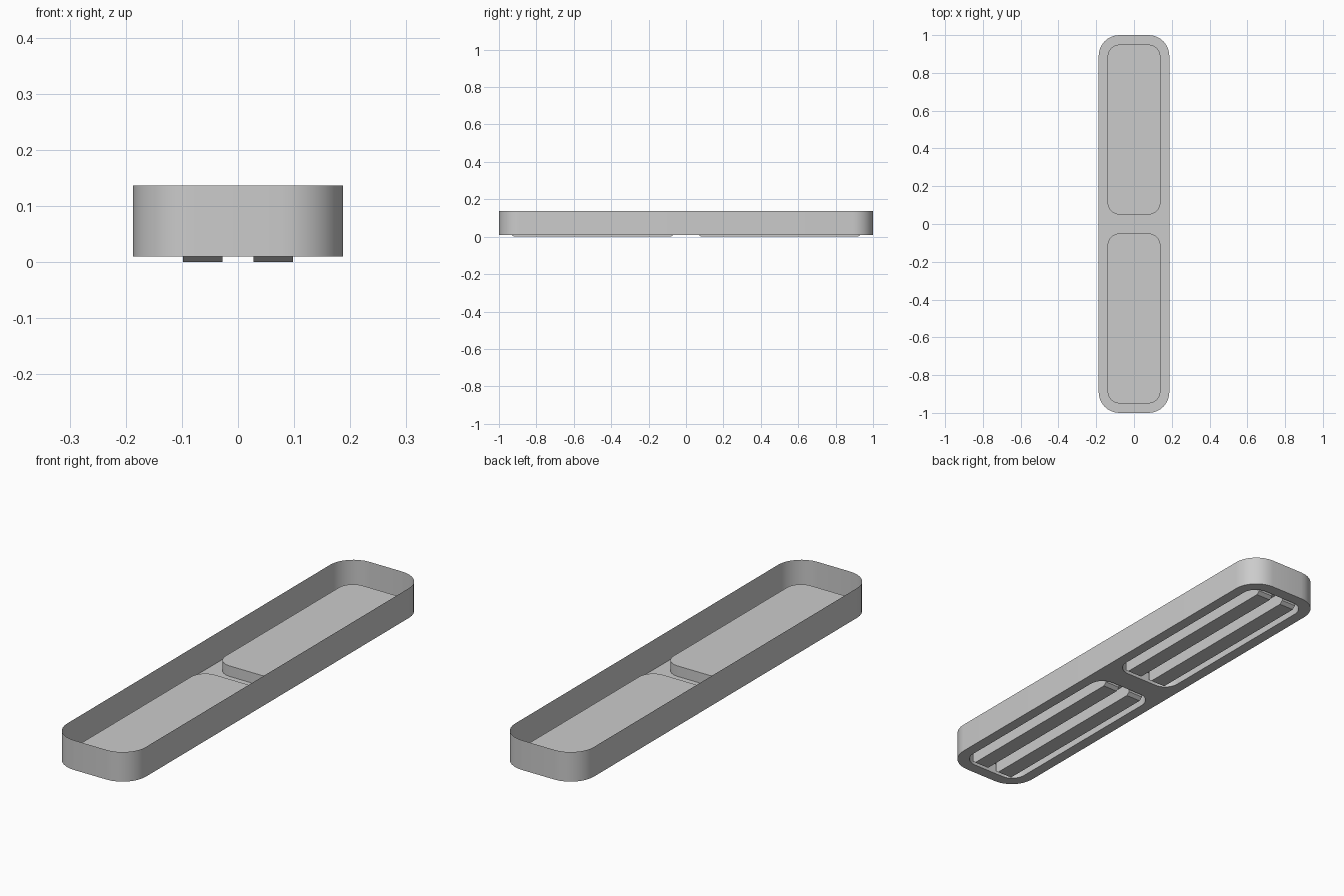
import bpy, bmesh, math

if "Cube" in bpy.data.objects:
    bpy.data.objects.remove(bpy.data.objects["Cube"])

RING_Z, RIM_Z, PANEL_Z = 0.01, 0.137, 0.055


def outline(hx, hy, r, cy=0.0, seg=8):
    """Rounded rectangle as a list of xy points, counter-clockwise."""
    pts = []
    for i, (sx, sy) in enumerate([(1, 1), (-1, 1), (-1, -1), (1, -1)]):
        for k in range(seg + 1):
            a = math.pi / 2 * (i + k / seg)
            pts.append((sx * (hx - r) + r * math.cos(a),
                        cy + sy * (hy - r) + r * math.sin(a)))
    return pts


def loop(bm, pts, z):
    return [bm.verts.new((x, y, z)) for x, y in pts]


def bridge(bm, low, high):
    n = len(low)
    for i in range(n):
        j = (i + 1) % n
        bm.faces.new((low[i], low[j], high[j], high[i]))


def finish(bm, name, smooth=True):
    me = bpy.data.meshes.new(name)
    bm.to_mesh(me)
    bm.free()
    ob = bpy.data.objects.new(name, me)
    bpy.context.collection.objects.link(ob)
    if smooth:
        bpy.ops.object.select_all(action='DESELECT')
        ob.select_set(True)
        bpy.context.view_layer.objects.active = ob
        bpy.ops.object.shade_smooth_by_angle(angle=math.radians(30))
    return ob


OUTER = outline(0.187, 1.0, 0.11)
PANELS = [outline(0.14, 0.45, 0.065, s * 0.5) for s in (-1, 1)]

# Thin tray: side wall, base ring with two openings, raised floor panels
bm = bmesh.new()
base = loop(bm, OUTER, RING_Z)
bridge(bm, base, loop(bm, OUTER, RIM_Z))
holes = []
for pts in PANELS:
    low, high = loop(bm, pts, RING_Z), loop(bm, pts, PANEL_Z)
    bridge(bm, low, high)
    bm.faces.new(high)
    holes.append(low)
edges = []
for ring in [base] + holes:
    edges += [bm.edges.get((ring[i], ring[i - 1])) for i in range(len(ring))]
bmesh.ops.triangle_fill(bm, use_beauty=True, use_dissolve=False, edges=edges,
                        normal=(0, 0, -1))
finish(bm, "tray")

# Rubber-foot style runners under each panel, with sloped ends
for sy, end in ((-1, "front"), (1, "back")):
    for sx, side in ((-1, "left"), (1, "right")):
        profile = [(-0.435, PANEL_Z), (-0.435, 0.012), (-0.42, 0.0),
                   (0.42, 0.0), (0.435, 0.012), (0.435, PANEL_Z)]
        bm = bmesh.new()
        rings = [[bm.verts.new((sx * 0.063 + dx, sy * 0.5 + y, z))
                  for y, z in profile] for dx in (-0.035, 0.035)]
        bridge(bm, rings[0], rings[1])
        bm.faces.new(rings[0])
        bm.faces.new(rings[1])
        bmesh.ops.recalc_face_normals(bm, faces=bm.faces)
        finish(bm, f"runner_{end}_{side}", smooth=False)
